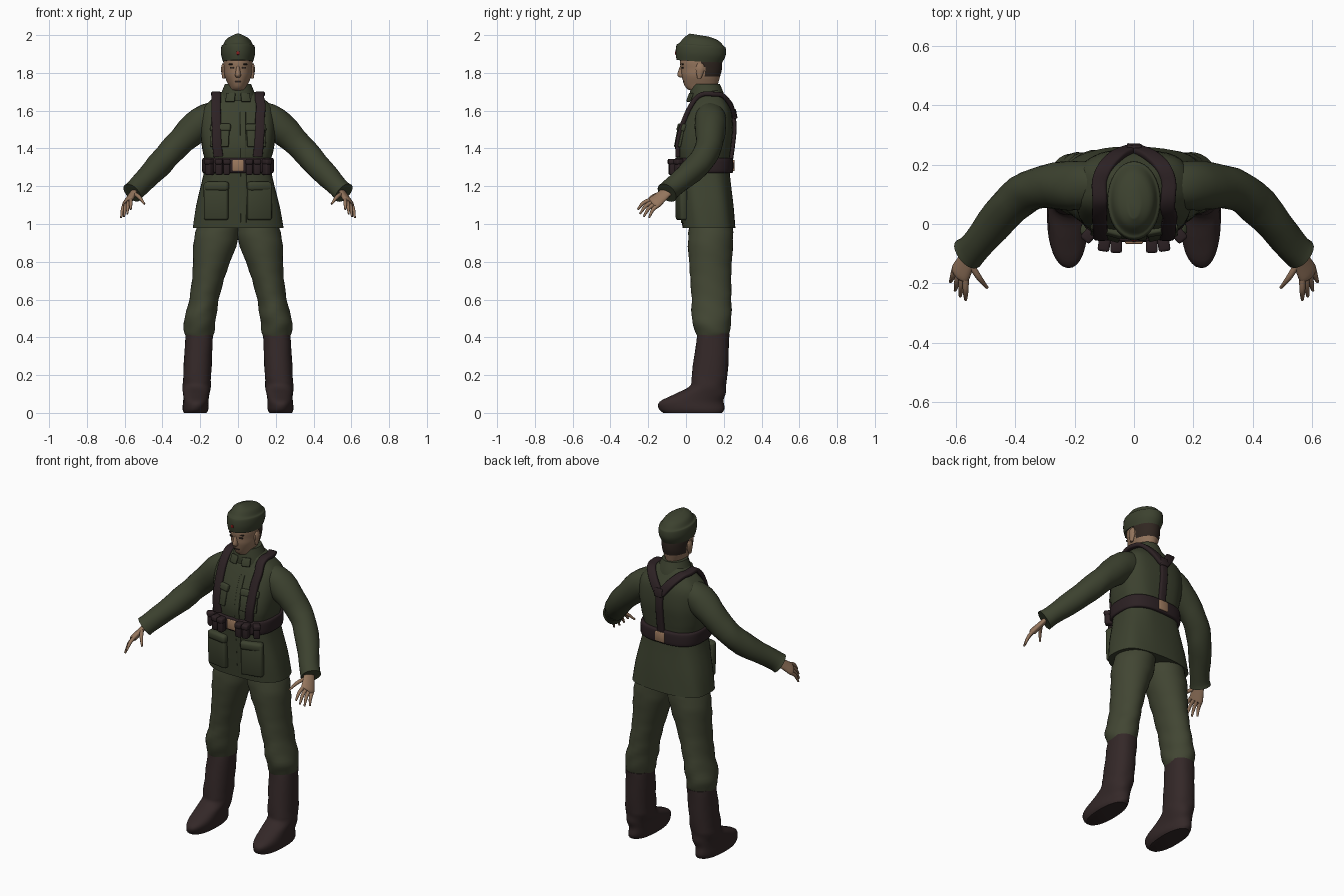
import bpy, bmesh, math
from mathutils import Vector
from mathutils.bvhtree import BVHTree

cube = bpy.data.objects.get("Cube")
if cube:
    bpy.data.objects.remove(cube)


def material(name, *rgb):
    mat = bpy.data.materials.new(name)
    mat.use_nodes = True
    mat.diffuse_color = (*rgb, 1)
    mat.node_tree.nodes["Principled BSDF"].inputs["Base Color"].default_value = (*rgb, 1)
    return mat


GREEN = material("jacket green", .045, .053, .028)
OLIVE = material("trouser olive", .054, .061, .033)
BOOT = material("boot brown", .034, .021, .021)
STRAP = material("strap brown", .025, .015, .017)
SKIN = material("skin", .3, .18, .11)
HAIR = material("dark hair", .03, .02, .015)
TAN = material("buckle tan", .33, .19, .11)
RED = material("badge red", .25, .01, .01)


def finish(name, bm, materials, rule=None):
    bmesh.ops.recalc_face_normals(bm, faces=bm.faces)
    mesh = bpy.data.meshes.new(name)
    for mat in materials:
        mesh.materials.append(mat)
    for face in bm.faces:
        face.smooth = True
        if rule:
            face.material_index = rule(face.calc_center_median())
    bm.to_mesh(mesh)
    bm.free()
    mesh.set_sharp_from_angle(angle=math.radians(50))
    ob = bpy.data.objects.new(name, mesh)
    bpy.context.collection.objects.link(ob)
    return ob


def smooth_rows(rows, steps=4):
    """Catmull-Rom interpolation between rows of numbers."""
    rows = [Vector(row) for row in rows]
    last = len(rows) - 1
    for i in range(last):
        a, b, c, d = rows[max(0, i - 1)], rows[i], rows[i + 1], rows[min(last, i + 2)]
        for k in range(steps):
            t = k / steps
            yield (b * 2 + (c - a) * t + (a * 2 - b * 5 + c * 4 - d) * t ** 2
                   + (b * 3 - a - c * 3 + d) * t ** 3) / 2
    yield rows[last]


def skin_rings(name, rings, materials, count, power, fold=0, pleat=0, tilt=0, rule=None):
    """Join rings of (centre, width vector, depth vector) into a closed skin."""
    bm = bmesh.new()
    loops = []
    for centre, width, depth in rings:
        loop = []
        for j in range(count):
            angle = math.tau * j / count
            c, s = math.cos(angle), math.sin(angle)
            swell = 1 + fold * math.sin(centre.z * 60 + 2 * math.sin(angle * 2))
            swell += pleat * math.sin(angle * 7 + centre.z * 9)
            c = math.copysign(abs(c) ** (2 / power), c) * swell
            s = math.copysign(abs(s) ** (2 / power), s) * swell
            point = centre + width * c + depth * s
            point.z -= tilt * s
            loop.append(bm.verts.new(point))
        loops.append(loop)
    for low, high in zip(loops, loops[1:]):
        for j in range(count):
            k = (j + 1) % count
            bm.faces.new((low[j], low[k], high[k], high[j]))
    bm.faces.new(loops[0])
    bm.faces.new(loops[-1])
    return finish(name, bm, materials, rule)


def stack(name, rows, *materials, x=lambda z: 0, count=32, power=2, **extra):
    """Level rings from rows of (height, front, back, half width)."""
    rings = [(Vector((x(z), (front + back) / 2, z)), Vector((half, 0, 0)),
              Vector((0, (back - front) / 2, 0))) for z, front, back, half in smooth_rows(rows)]
    return skin_rings(name, rings, materials, count, power, **extra)


def limb(name, rows, mat, side=Vector((1, 0, 0)), flat=1, count=16, power=2, **extra):
    """Rings square to a path of (x, y, z, half width); flat is depth over width."""
    path = list(smooth_rows(rows))
    rings = []
    for i, row in enumerate(path):
        centre = row.to_3d()
        ahead = (path[min(i + 1, len(path) - 1)] - path[max(i - 1, 0)]).to_3d().normalized()
        across = (side - ahead * side.dot(ahead)).normalized()
        rings.append((centre, across * row[3], ahead.cross(across) * row[3] * flat))
    return skin_rings(name, rings, [mat], count, power, **extra)


def box(name, place, size, mat, normal=(0, -1, 0), bevel=.004):
    bm = bmesh.new()
    bmesh.ops.create_cube(bm, size=1)
    bmesh.ops.scale(bm, vec=size, verts=bm.verts)
    bmesh.ops.bevel(bm, geom=bm.edges[:], offset=bevel, segments=2, profile=.5, affect='EDGES')
    ob = finish(name, bm, [mat])
    ob.rotation_euler = Vector(normal).to_track_quat('Y', 'Z').to_euler()
    ob.location = place


# Jacket body
jacket = stack("jacket", [
    (.98, -.02, .26, .24), (1.1, -.03, .25, .22), (1.3, -.04, .23, .175), (1.4, -.05, .24, .19),
    (1.5, -.03, .25, .2), (1.6, .01, .24, .19), (1.66, .04, .21, .14), (1.71, .06, .18, .07)],
    GREEN, count=40, power=2.8, pleat=.01)
cloth = BVHTree.FromPolygons([v.co for v in jacket.data.vertices],
                             [p.vertices[:] for p in jacket.data.polygons])


def snap(point, lift):
    """Nearest place on the jacket, lifted off the cloth, and its normal."""
    place, normal, _, _ = cloth.find_nearest(Vector(point))
    return place + normal * lift, normal


def ribbon(name, points, half, mat, lift, flat=.5):
    limb(name, [(*snap(p, lift)[0], half) for p in points], mat, flat=flat, power=4)


# Collar, front placket, belt and back strap
stack("collar", [(1.65, .02, .21, .11), (1.69, .02, .2, .09), (1.74, .03, .18, .07)], GREEN)
ribbon("placket", [(.03, -.1, 1 + i * .08) for i in range(9)], .015, GREEN, .001, .3)
stack("belt", [(1.27, -.05, .24, .18), (1.28, -.06, .25, .19), (1.34, -.06, .25, .19),
               (1.35, -.05, .24, .18)], STRAP, count=40, power=2.8)
ribbon("back_strap", [(0, .3, 1.6 - i * .09) for i in range(4)], .022, STRAP, .008)
ring_place, ring_normal = snap((0, .3, 1.59), .014)
box("back_ring", ring_place, (.05, .02, .05), STRAP, ring_normal)
for name, y in (("front_buckle", -.06), ("back_buckle", .25)):
    box(name, (0, y, 1.31), (.06, .014, .06), TAN)

for sign, tag in ((1, "left_"), (-1, "right_")):
    # Collar points and pockets
    box(tag + "collar_point", (.04 * sign, .02, 1.67), (.05, .012, .05), GREEN, (.3 * sign, -1, .4))
    for part, x, z, size in (("skirt_pocket", .12, 1.12, (.13, .04, .2)),
                             ("skirt_pocket_flap", .12, 1.2, (.13, .05, .05)),
                             ("chest_pocket", .1, 1.46, (.1, .014, .1)),
                             ("chest_pocket_flap", .1, 1.52, (.11, .025, .04))):
        place, normal = snap((x * sign, -.05, z), .002)
        box(tag + part, place, size, GREEN, normal, size[1] * .3)

    # Sleeve with a flared cuff
    sleeve = [(.09, .13, 1.58, .07), (.19, .13, 1.54, .085), (.33, .12, 1.41, .07),
              (.42, .06, 1.31, .067), (.53, -.07, 1.195, .055), (.56, -.1, 1.165, .058)]
    limb(tag + "sleeve", [(x * sign, y, z, r) for x, y, z, r in sleeve], GREEN, count=24, fold=.025)

    # Hand: palm, four fanned fingers and a thumb
    across = Vector((.57 * sign, .67, -.48))
    forward = Vector((.1 * sign, -.7, -.7))
    knuckle = Vector((.585 * sign, -.165, 1.115))
    wrist = Vector((.54 * sign, -.08, 1.19))
    limb(tag + "palm", [(*wrist, .03), (*wrist.lerp(knuckle, .6), .037), (*knuckle, .042),
                        (*(knuckle + forward * .01), .036)], SKIN, across, .45)
    digits = [(f"finger_{i + 1}", knuckle + across * o,
               knuckle + forward * (.1 - 15 * o * o) + across * o * 1.5)
              for i, o in enumerate((-.03, -.01, .01, .03))]
    digits.append(("thumb", wrist.lerp(knuckle, .5) - across * .02, Vector((.495 * sign, -.215, 1.105))))
    for part, base, tip in digits:
        bend = base.lerp(tip, .5) + Vector((0, -.005, .009))
        limb(tag + part, [(*base, .011), (*bend, .01), (*tip, .005)], SKIN, across, count=10)

    # Trouser leg and tall boot
    stack(tag + "trouser_leg", [
        (1.04, .03, .24, .1), (.92, .01, .25, .118), (.75, .02, .24, .09), (.6, .03, .24, .078),
        (.5, .03, .24, .084), (.43, .05, .23, .08), (.4, .06, .22, .07)],
        OLIVE, x=lambda z: sign * min(.205, .3 - z / 5), fold=.022)
    stack(tag + "boot", [
        (.42, .06, .23, .073), (.2, .03, .22, .074), (.14, .02, .21, .074), (.1, -.06, .21, .07),
        (.06, -.14, .2, .068), (.02, -.14, .2, .067), (0, -.12, .19, .06)],
        BOOT, x=lambda z: sign * (.226 - z / 20), power=2.3, fold=.02)

    # Shoulder strap arching over to the back ring
    arch = []
    for i in range(11):
        angle = math.radians(i * 14)
        reach = min(1, (10 - i) / 3 + .08)
        arch.append((.137 * sign * reach, .11 - .25 * math.cos(angle), 1.34 + .38 * math.sin(angle)))
    ribbon(tag + "shoulder_strap", arch, .025, STRAP, .009)

    # Belt pouches turning round the waist
    for i, (x, y, turn) in enumerate(((.06, -.07, 0), (.1, -.065, .15), (.15, -.035, .7))):
        normal = (math.sin(turn) * sign, -math.cos(turn), 0)
        box(f"{tag}pouch_{i + 1}", (x * sign, y, 1.3), (.036, .045, .08), STRAP, normal, .008)
        box(f"{tag}pouch_lid_{i + 1}", (x * sign, y, 1.33), (.04, .055, .03), STRAP, normal, .008)

    # Ear, eye and brow
    stack(tag + "ear", [(1.77, .06, .08, .007), (1.82, .05, .1, .014), (1.85, .06, .09, .008)],
          SKIN, x=lambda z: .076 * sign, count=10)
    for part, z, size in (("eye", 1.828, (.022, .006, .008)), ("brow", 1.846, (.034, .006, .006))):
        box(tag + part, (.032 * sign, -.019, z), size, HAIR, (.25 * sign, -1, 0), .001)

# Head with hair at the back, nose and mouth
stack("head", [(1.62, .05, .18, .058), (1.69, .05, .17, .056), (1.72, 0, .165, .046),
               (1.78, -.022, .18, .07), (1.82, -.027, .19, .075), (1.87, -.03, .19, .077),
               (1.92, 0, .17, .06)],
      SKIN, HAIR, rule=lambda c: int(c.z > 1.775 and c.y > .085 + (1.86 - c.z) * .3))
stack("nose", [(1.84, -.03, 0, .008), (1.79, -.046, 0, .015), (1.775, -.03, 0, .01)], SKIN, count=12)
box("mouth", (0, -.014, 1.753), (.034, .006, .007), HAIR, bevel=.001)

# Field cap: folded band under a peaked crown
stack("cap", [(1.86, -.05, .19, .08), (1.9, -.055, .21, .09), (1.94, -.05, .21, .088),
              (1.95, -.035, .2, .078), (1.98, -.01, .17, .06), (2, .02, .12, .02)],
      GREEN, tilt=.008)
box("cap_badge", (0, -.054, 1.905), (.016, .008, .018), RED, bevel=.003)
